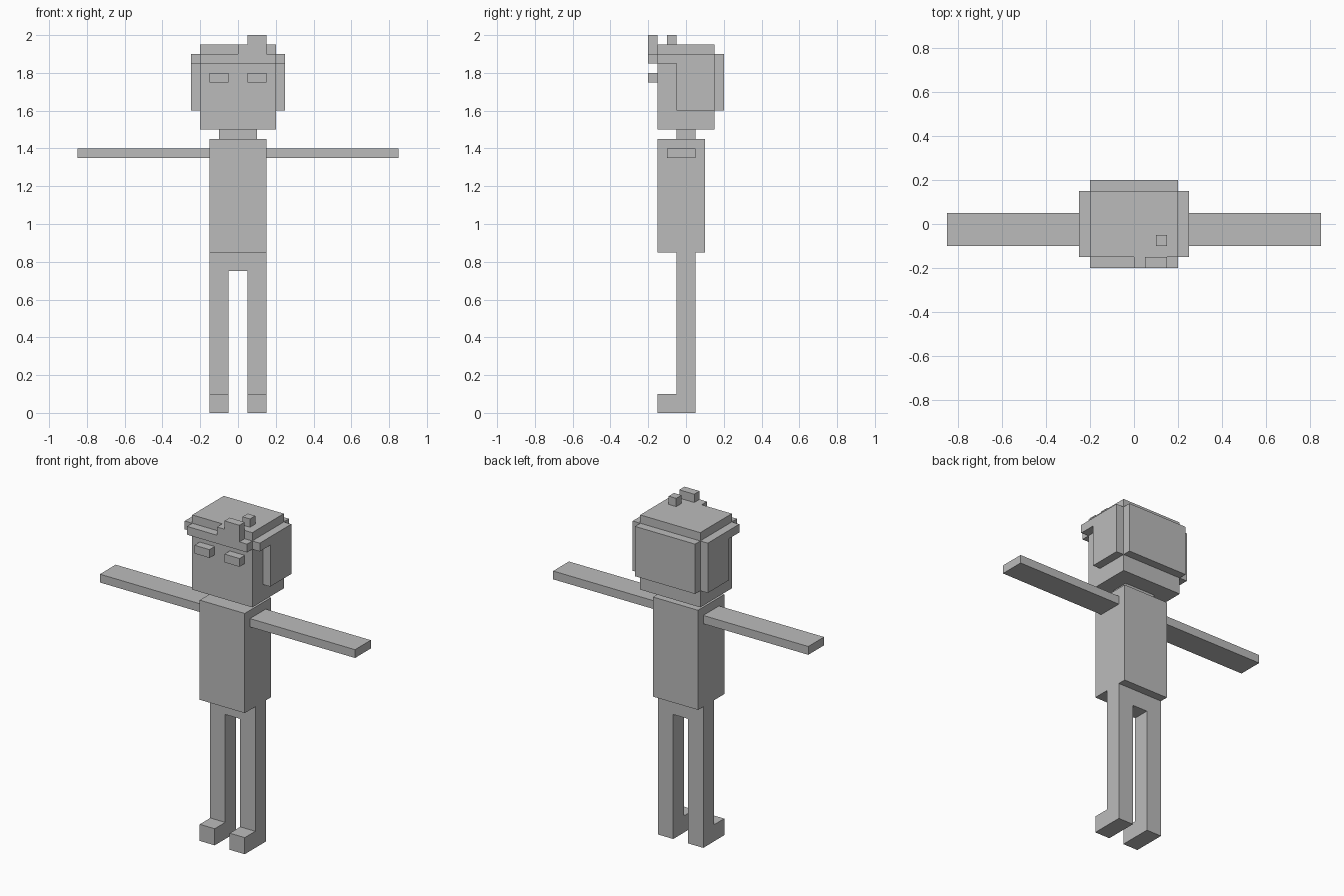
import bpy, bmesh
from mathutils import Vector

if "Cube" in bpy.data.objects:
    bpy.data.objects.remove(bpy.data.objects["Cube"])

grey = bpy.data.materials.new("plain_grey")
grey.diffuse_color = (0.5, 0.5, 0.5, 1)
grey.use_nodes = True
grey.node_tree.nodes["Principled BSDF"].inputs["Base Color"].default_value = grey.diffuse_color


def extrude(name, outline, axis, start, end):
    """Extrude a 2D outline along axis: 'x' takes (y, z) points, 'y' takes (x, z)."""
    bm = bmesh.new()
    if axis == 'x':
        pts, step = [(start, a, b) for a, b in outline], (end - start, 0, 0)
    else:
        pts, step = [(a, start, b) for a, b in outline], (0, end - start, 0)
    face = bm.faces.new([bm.verts.new(p) for p in pts])
    result = bmesh.ops.extrude_face_region(bm, geom=[face])
    moved = [v for v in result["geom"] if isinstance(v, bmesh.types.BMVert)]
    bmesh.ops.translate(bm, verts=moved, vec=Vector(step))
    bmesh.ops.recalc_face_normals(bm, faces=bm.faces)
    mesh = bpy.data.meshes.new(name)
    bm.to_mesh(mesh)
    bm.free()
    mesh.materials.append(grey)
    obj = bpy.data.objects.new(name, mesh)
    bpy.context.collection.objects.link(obj)
    return obj


def box(name, x, y, z):
    outline = [(y[0], z[0]), (y[1], z[0]), (y[1], z[1]), (y[0], z[1])]
    return extrude(name, outline, 'x', *x)


# Torso, neck and head
box("torso", (-0.15, 0.15), (-0.15, 0.10), (0.85, 1.45))
box("neck", (-0.10, 0.10), (-0.05, 0.05), (1.45, 1.50))
box("head", (-0.20, 0.20), (-0.15, 0.15), (1.50, 1.95))

# Legs joined at the hips
extrude("legs", [(-0.15, 0), (-0.05, 0), (-0.05, 0.75), (0.05, 0.75),
                 (0.05, 0), (0.15, 0), (0.15, 0.85), (-0.15, 0.85)], 'y', -0.05, 0.05)

# Side hair with a thin strip reaching forward
side_hair = [(-0.05, 1.60), (0.15, 1.60), (0.15, 1.90),
             (-0.15, 1.90), (-0.15, 1.85), (-0.05, 1.85)]

# Paired parts
for side, s in (("left", -1), ("right", 1)):
    def span(a, b):
        return tuple(sorted((s * a, s * b)))
    box(side + "_foot", span(0.05, 0.15), (-0.15, -0.05), (0, 0.10))
    box(side + "_arm", span(0.15, 0.85), (-0.10, 0.05), (1.35, 1.40))
    box(side + "_eye", span(0.05, 0.15), (-0.20, -0.15), (1.75, 1.80))
    extrude(side + "_hair", side_hair, 'x', *span(0.20, 0.25))

# Back hair, stepped fringe and tuft on top
box("back_hair", (-0.20, 0.20), (0.15, 0.20), (1.60, 1.90))
extrude("fringe", [(-0.20, 1.85), (0.20, 1.85), (0.20, 1.90), (0.15, 1.90),
                   (0.15, 2.00), (0.05, 2.00), (0.05, 1.95), (0, 1.95),
                   (0, 1.90), (-0.20, 1.90)], 'y', -0.20, -0.15)
box("hair_tuft", (0.10, 0.15), (-0.10, -0.05), (1.95, 2.00))
